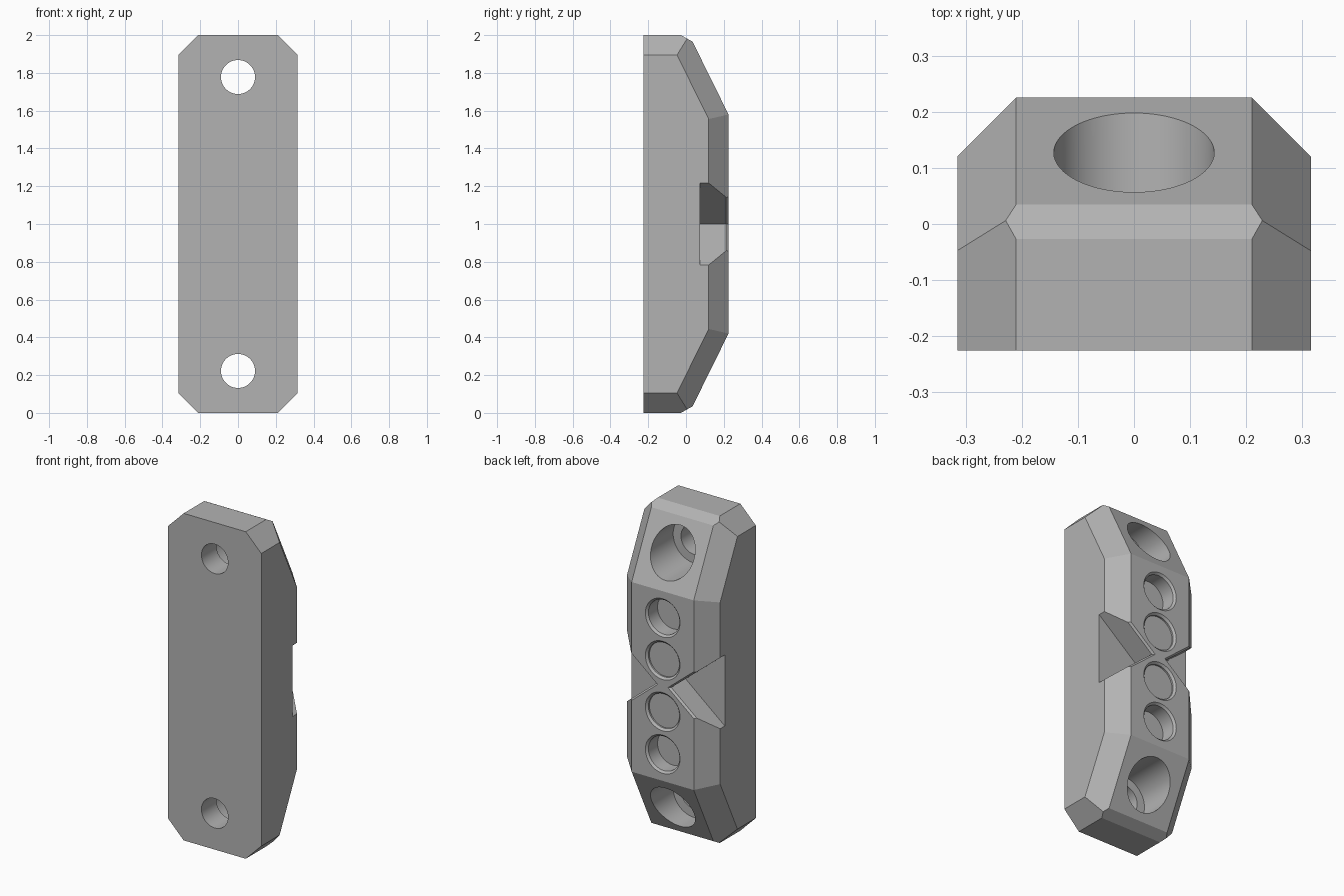
import bpy, bmesh, math
from mathutils import Vector

cube = bpy.data.objects.get("Cube")
if cube:
    bpy.data.objects.remove(cube, do_unlink=True)

HX, HY, TOP, C = 0.315, 0.225, 2.0, 0.105   # half width, half depth, height, chamfer

grey = bpy.data.materials.new("plain grey")
grey.use_nodes = True
grey.diffuse_color = (0.45, 0.45, 0.45, 1)
grey.node_tree.nodes["Principled BSDF"].inputs["Base Color"].default_value = grey.diffuse_color


def make_object(name, bm):
    bmesh.ops.recalc_face_normals(bm, faces=bm.faces[:])
    mesh = bpy.data.meshes.new(name)
    bm.to_mesh(mesh)
    bm.free()
    mesh.materials.append(grey)
    ob = bpy.data.objects.new(name, mesh)
    bpy.context.collection.objects.link(ob)
    return ob


def slice_off(bm, point, normal):
    """Remove everything beyond a plane and cap the cut."""
    geom = bm.verts[:] + bm.edges[:] + bm.faces[:]
    cut = bmesh.ops.bisect_plane(bm, geom=geom, plane_co=point, plane_no=normal,
                                 clear_outer=True, dist=1e-6)
    edges = [e for e in bm.edges if e.is_boundary]
    if edges:
        bmesh.ops.contextual_create(bm, geom=edges)


def lathe_cutter(name, profile, z, steps=64):
    """Solid turned about the y direction from (radius, y) pairs."""
    bm = bmesh.new()
    rings = []
    for r, y in profile:
        rings.append([bm.verts.new((r * math.cos(a), y, z + r * math.sin(a)))
                      for a in (math.tau * i / steps for i in range(steps))])
    for a, b in zip(rings, rings[1:]):
        for i in range(steps):
            j = (i + 1) % steps
            bm.faces.new((a[i], a[j], b[j], b[i]))
    bm.faces.new(rings[0])
    bm.faces.new(rings[-1])
    return make_object(name, bm)


def notch_cutter(name, side):
    """Triangular wedge entering from one side, flaring slightly at its mouth."""
    bm = bmesh.new()
    reach, slope, lip = 0.5, 0.82, 0.012
    rings = []
    for y, apex in ((0.075, 0.05), (HY - lip, 0.05), (HY + lip, 0.02)):
        half = (reach - apex) * slope
        rings.append([bm.verts.new((side * x, y, 1 + dz)) for x, dz in
                      ((apex, 0), (reach, half), (reach, -half))])
    for a, b in zip(rings, rings[1:]):
        for i in range(3):
            j = (i + 1) % 3
            bm.faces.new((a[i], a[j], b[j], b[i]))
    bm.faces.new(rings[0])
    bm.faces.new(rings[-1])
    return make_object(name, bm)


# Chamfered body, sliced out of a block
bm = bmesh.new()
bmesh.ops.create_cube(bm, size=1)
for v in bm.verts:
    v.co = Vector((v.co.x * 2 * HX, v.co.y * 2 * HY, (v.co.z + 0.5) * TOP))

slant = Vector((0, 0.385, 0.19)).normalized()
bevel = Vector((0, 0.035, 0.062)).normalized()
for end in (1, -1):
    def at(x, y, z):
        return Vector((x, y, 1 + end * (z - 1)))
    def turn(n):
        return Vector((n.x, n.y, n.z * end))
    slice_off(bm, at(0, HY, 1.58), turn(slant))
    slice_off(bm, at(0, 0.035, 1.965), turn(bevel))
    for side in (1, -1):
        across = Vector((side, 0, 0))
        slice_off(bm, at(side * (HX - C), 0, TOP), turn(across + Vector((0, 0, 1))))
        slice_off(bm, at(side * (HX - C), HY, 1.58), turn(across + slant))
for side in (1, -1):
    slice_off(bm, Vector((side * (HX - C), HY, 1)), Vector((side, 1, 0)))
body = make_object("body", bm)

# Cutters: stepped mounting bores, round sockets and side notches
cutters = []
for end in (1, -1):
    cutters.append(lathe_cutter("mounting_bore", [(0.09, -0.4), (0.09, -0.08),
                                (0.143, -0.08), (0.143, 0.4)], 1 + end * 0.778))
    for offset, depth in ((0.157, 0.022), (0.417, 0.1)):
        cutters.append(lathe_cutter("socket", [(0.105, HY - depth), (0.105, HY - 0.012),
                                    (0.117, HY), (0.117, HY + 0.1)], 1 + end * offset))
for side in (1, -1):
    cutters.append(notch_cutter("side_notch", side))

bpy.context.view_layer.objects.active = body
for cutter in cutters:
    cutter.hide_render = True
    mod = body.modifiers.new("cut", 'BOOLEAN')
    mod.operation, mod.solver, mod.object = 'DIFFERENCE', 'EXACT', cutter
    bpy.ops.object.modifier_apply(modifier=mod.name)
    bpy.data.objects.remove(cutter, do_unlink=True)

bpy.ops.object.select_all(action='DESELECT')
body.select_set(True)
bpy.ops.object.shade_smooth_by_angle(angle=math.radians(15))
